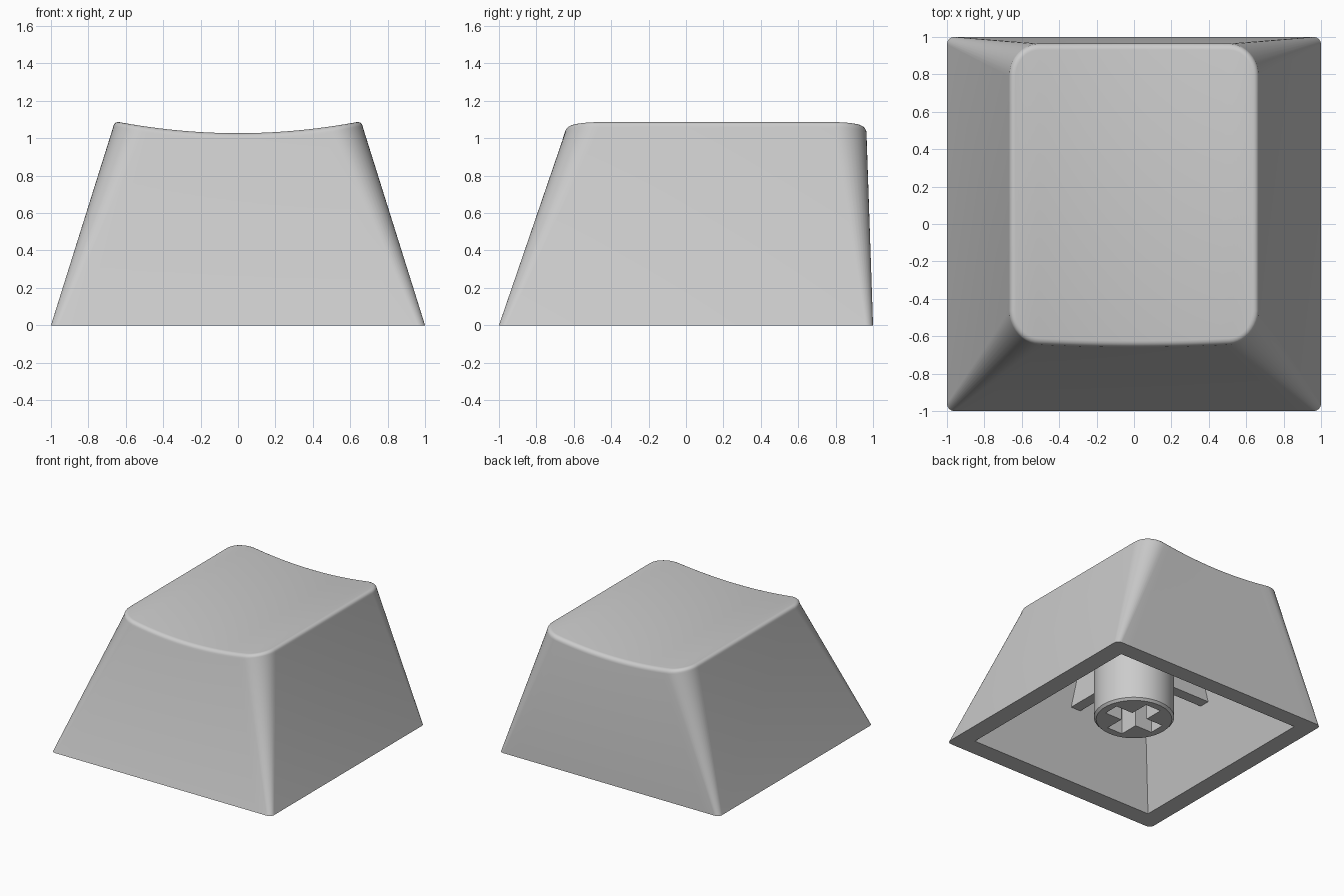
import bpy, bmesh, math

if "Cube" in bpy.data.objects:
    bpy.data.objects.remove(bpy.data.objects["Cube"])

ARC, EDGE, FIL = 10, 20, 0.035   # corner steps, straight-edge steps, rim fillet


def loft(name, rings, strip_top=False):
    """Skin stacked closed rings into a solid."""
    bm = bmesh.new()
    vs = [[bm.verts.new(p) for p in r] for r in rings]
    n = len(rings[0])
    for a, b in zip(vs, vs[1:]):
        for i in range(n):
            j = (i + 1) % n
            bm.faces.new((a[i], a[j], b[j], b[i]))
    bm.faces.new(vs[0][::-1])
    if strip_top:                # front-to-back strips across the dished top
        t = vs[-1]
        for i in range(n // 2 - 1):
            bm.faces.new((t[i], t[i + 1], t[n - 2 - i], t[n - 1 - i]))
    else:
        bm.faces.new(vs[-1])
    bmesh.ops.recalc_face_normals(bm, faces=bm.faces)
    me = bpy.data.meshes.new(name)
    bm.to_mesh(me)
    bm.free()
    ob = bpy.data.objects.new(name, me)
    bpy.context.collection.objects.link(ob)
    return ob


def activate(ob):
    bpy.ops.object.select_all(action='DESELECT')
    ob.select_set(True)
    bpy.context.view_layer.objects.active = ob


def cut(ob, cutter):
    cutter.hide_render = True
    m = ob.modifiers.new("cut", 'BOOLEAN')
    m.operation, m.solver, m.object = 'DIFFERENCE', 'EXACT', cutter
    activate(ob)
    bpy.ops.object.modifier_apply(modifier=m.name)
    bpy.data.objects.remove(cutter)


def smooth(ob, angle=30):
    activate(ob)
    bpy.ops.object.shade_smooth_by_angle(angle=math.radians(angle))


def rect(x0, x1, y0, y1, z):
    return [(x0, y0, z), (x1, y0, z), (x1, y1, z), (x0, y1, z)]


def circle(r, z, n=64):
    return [(r * math.cos(2 * math.pi * i / n), r * math.sin(2 * math.pi * i / n), z)
            for i in range(n)]


def dish(x):
    return 1.027 + 0.062 * (x / 0.65) ** 2


def cap_point(i, z, inset=0.0):
    """Point i of the tapering rounded outline; first half is the front, mirrored to the back."""
    half = 2 * (ARC + 1) + EDGE - 1
    back = i >= half
    k = 2 * half - 1 - i if back else i
    hx = 1 - 0.314 * z - inset
    y0, y1 = -1 + 0.343 * z + inset, 1 - 0.034 * z - inset
    r = 0.04 + 0.125 * z - inset
    if k <= ARC:
        a = math.pi / 2 * k / ARC
        x, dy = -hx + r - r * math.cos(a), r - r * math.sin(a)
    elif k >= half - ARC - 1:
        a = math.pi / 2 * (half - 1 - k) / ARC
        x, dy = hx - r + r * math.cos(a), r - r * math.sin(a)
    else:
        x, dy = (hx - r) * (2 * (k - ARC) / EDGE - 1), 0
    return x, (y1 - dy if back else y0 + dy)


# outer cap: straight tapered sides, small fillet, cylindrical dish
N = 2 * (2 * (ARC + 1) + EDGE - 1)
rings = [[(*cap_point(i, 0), 0) for i in range(N)]]
for s in range(6):
    a = math.pi / 2 * s / 5
    ring = []
    for i in range(N):
        z = 1.04
        for _ in range(4):
            z = dish(cap_point(i, z - FIL)[0]) 
        x, y = cap_point(i, z - FIL, FIL * (1 - math.cos(a)))
        ring.append((x, y, dish(x) - FIL * (1 - math.sin(a))))
    rings.append(ring)
cap = loft("keycap_shell", rings, strip_top=True)

# hollow underside
cut(cap, loft("cavity_cutter", [rect(-.866, .866, -.866, .866, -.05),
                                rect(-.585, .585, -.57, .82, .87)]))
smooth(cap)

# round stem with a cross-shaped socket
stem = loft("stem", [circle(.285, .13), circle(.302, .148), circle(.302, .9)])
for w, d in ((.225, .065), (.07, .225)):
    cut(stem, loft("slot_cutter", [rect(-w, w, -d, d, .05), rect(-w, w, -d, d, .5)]))
smooth(stem)

# support ribs from stem to walls
loft("rib_across", [rect(-.71, .71, -.045, .045, .52), rect(-.6, .6, -.045, .045, .9)])
loft("rib_lengthwise", [rect(-.045, .045, -.7, .85, .521), rect(-.045, .045, -.59, .84, .9)])
